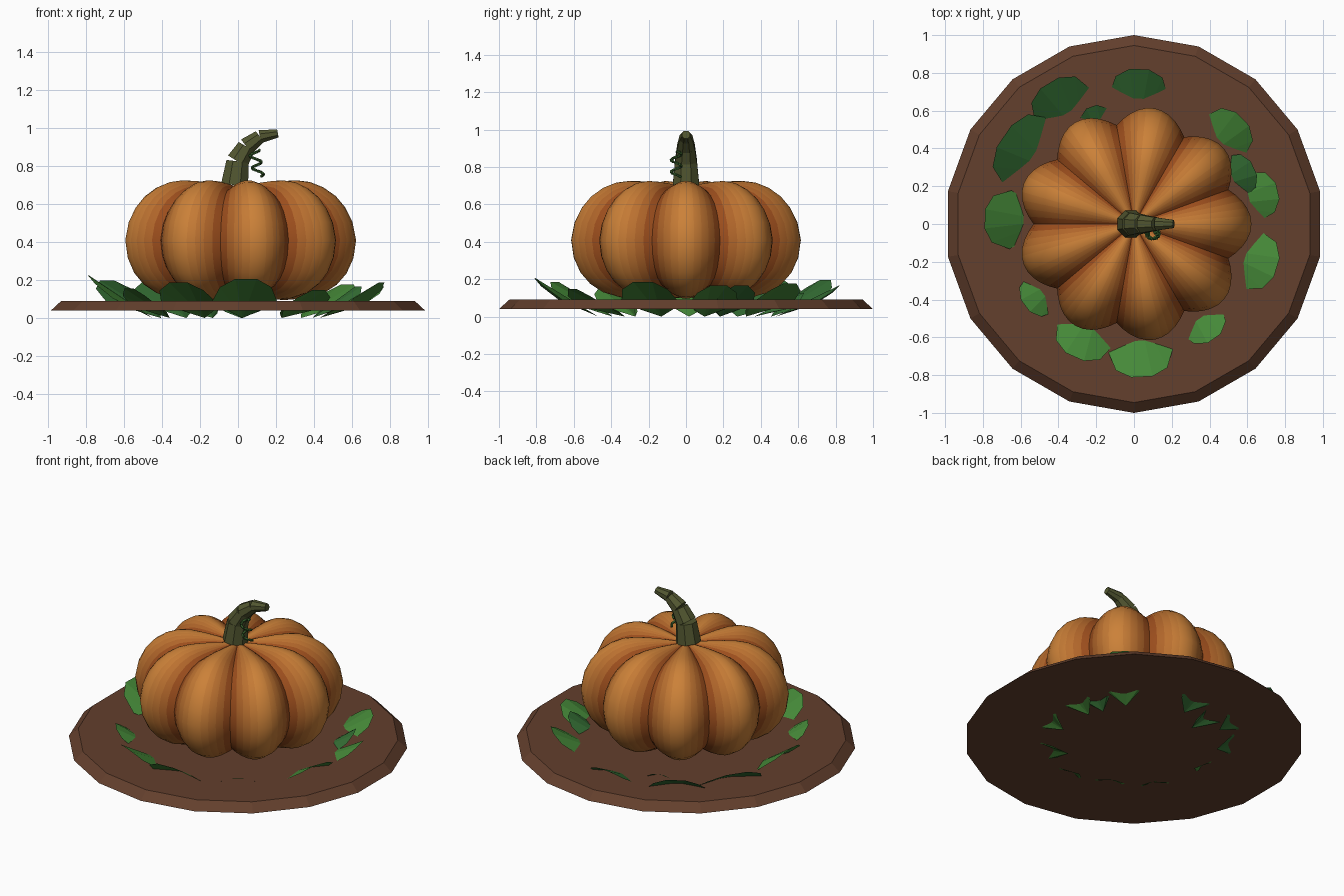
import bpy, bmesh, math
from mathutils import Vector, Matrix

if "Cube" in bpy.data.objects:
    bpy.data.objects.remove(bpy.data.objects["Cube"])


def material(name, rgb):
    m = bpy.data.materials.new(name)
    m.diffuse_color = (*rgb, 1)
    m.use_nodes = True
    m.node_tree.nodes["Principled BSDF"].inputs["Base Color"].default_value = m.diffuse_color
    return m


def make_object(name, bm, mats):
    me = bpy.data.meshes.new(name)
    bm.to_mesh(me)
    bm.free()
    for m in mats:
        me.materials.append(m)
    ob = bpy.data.objects.new(name, me)
    bpy.context.collection.objects.link(ob)
    return ob


def add_frustum(bm, a, b, r0, r1, sides, turn=0.0):
    a, b = Vector(a), Vector(b)
    rot = (b - a).to_track_quat('Z', 'Y').to_matrix().to_4x4()
    mat = Matrix.Translation((a + b) / 2) @ rot @ Matrix.Rotation(turn, 4, 'Z')
    bmesh.ops.create_cone(bm, cap_ends=True, segments=sides, radius1=r0,
                          radius2=r1, depth=(b - a).length, matrix=mat)


soil = material("soil_brown", (0.125, 0.05, 0.026))
stem_green = material("stem_green", (0.085, 0.095, 0.03))
vine_green = material("vine_green", (0.04, 0.12, 0.025))
greens = [material("leaf_light", (0.06, 0.25, 0.04)),
          material("leaf_dark", (0.035, 0.16, 0.035))]

# Round 18-sided ground plate with a bevelled rim
bm = bmesh.new()
bmesh.ops.create_cone(bm, cap_ends=True, segments=18, radius1=1.0, radius2=0.945,
                      depth=0.05, matrix=Matrix.Translation((0, 0, 0.065))
                      @ Matrix.Rotation(math.radians(90), 4, 'Z'))
ground = make_object("ground_plate", bm, [soil])
top_vert = max(ground.data.vertices, key=lambda v: v.co.y)
ground.rotation_euler.z = math.atan2(top_vert.co.x, top_vert.co.y)

# Pumpkin: nine lobes, darker towards the creases
LOBES, PER = 9, 10
SEGS = LOBES * PER
profile = [(0.07, 0.70), (0.15, 0.712), (0.23, 0.721), (0.31, 0.725), (0.38, 0.716),
           (0.45, 0.688), (0.515, 0.642), (0.565, 0.582), (0.603, 0.505), (0.622, 0.41),
           (0.608, 0.315), (0.572, 0.235), (0.52, 0.175), (0.45, 0.13), (0.36, 0.104),
           (0.25, 0.095), (0.12, 0.10)]
low, high = Vector((0.33, 0.075, 0.012)), Vector((0.60, 0.22, 0.04))
skins = [material(f"pumpkin_orange_{i}", low.lerp(high, (i / 4) ** 0.7)) for i in range(5)]
mid = Vector((0, 0, 0.41))
bm = bmesh.new()
rings = []
for r, z in profile:
    ring = []
    for i in range(SEGS):
        a = 2 * math.pi * i / SEGS
        f = 1 - 0.145 * (1 - abs(math.cos(LOBES / 2 * a))) * min(1, r / 0.3)
        p = Vector((r * math.cos(a), r * math.sin(a), z))
        ring.append(bm.verts.new(mid + (p - mid) * f))
    rings.append(ring)
top, bottom = bm.verts.new((0, 0, 0.69)), bm.verts.new((0, 0, 0.105))
for i in range(SEGS):
    j = (i + 1) % SEGS
    k = i % PER
    band = 4 - k if k < 5 else k - 5
    faces = [bm.faces.new((u[i], d[i], d[j], u[j])) for u, d in zip(rings, rings[1:])]
    faces.append(bm.faces.new((top, rings[0][i], rings[0][j])))
    faces.append(bm.faces.new((bottom, rings[-1][j], rings[-1][i])))
    for f in faces:
        f.material_index = band
        f.smooth = True
bmesh.ops.recalc_face_normals(bm, faces=bm.faces)
pumpkin = make_object("pumpkin", bm, skins)
bpy.context.view_layer.objects.active = pumpkin
pumpkin.select_set(True)
bpy.ops.object.shade_smooth_by_angle(angle=math.radians(40))

# Bent stem of four tapering pieces
path = [(-0.018, 0, 0.70), (-0.002, 0, 0.825), (0.045, 0, 0.902),
        (0.115, 0, 0.955), (0.21, 0, 0.972)]
radii = [0.077, 0.064, 0.052, 0.038, 0.023]
bm = bmesh.new()
for n in range(4):
    add_frustum(bm, path[n], path[n + 1], radii[n], radii[n + 1], 8, math.pi / 8)
make_object("stem", bm, [stem_green])

# Curly tendril made of short twigs
bm = bmesh.new()


def curl(t):
    a = t * 4.4 * math.pi
    return Vector((0.085 + 0.025 * t + 0.028 * math.cos(a),
                   -0.052 + 0.028 * math.sin(a), 0.885 - 0.14 * t))


for n in range(14):
    add_frustum(bm, curl(n / 14), curl((n + 0.85) / 14), 0.008, 0.008, 5)
make_object("tendril", bm, [vine_green])

# Ring of arched leaves: angle, tip radius, half width, tip height, colour
leaves = [(88, 0.82, 0.155, 0.17, 1), (121, 0.87, 0.17, 0.20, 1), (110, 0.66, 0.09, 0.13, 1),
          (146, 0.83, 0.21, 0.20, 1), (178, 0.79, 0.155, 0.23, 0), (217, 0.72, 0.12, 0.16, 0),
          (246, 0.77, 0.16, 0.19, 0), (273, 0.81, 0.17, 0.21, 0), (305, 0.74, 0.13, 0.15, 0),
          (343, 0.79, 0.16, 0.19, 0), (13, 0.78, 0.135, 0.17, 0), (25, 0.70, 0.12, 0.17, 1),
          (44, 0.80, 0.15, 0.18, 0)]
half = [(0.25, 0.55), (0.6, 1.0), (0.88, 0.8), (1.0, 0.33)]
outline = [(u, -v) for u, v in half] + [(u, v) for u, v in reversed(half)]
for n, (ang, tip, width, height, shade) in enumerate(leaves):
    length = 0.34 if tip > 0.73 else 0.27
    rot = Matrix.Rotation(math.radians(ang), 4, 'Z')
    bm = bmesh.new()
    base = bm.verts.new(rot @ Vector((tip - length, 0, 0)))
    rim = [bm.verts.new(rot @ Vector((tip - length + u * length, v * width,
                                      max(0.01, height * u - 0.035 * v * v))))
           for u, v in outline]
    for p, q in zip(rim, rim[1:]):
        bm.faces.new((base, p, q))
    make_object(f"leaf_{n + 1}", bm, [greens[shade]])
